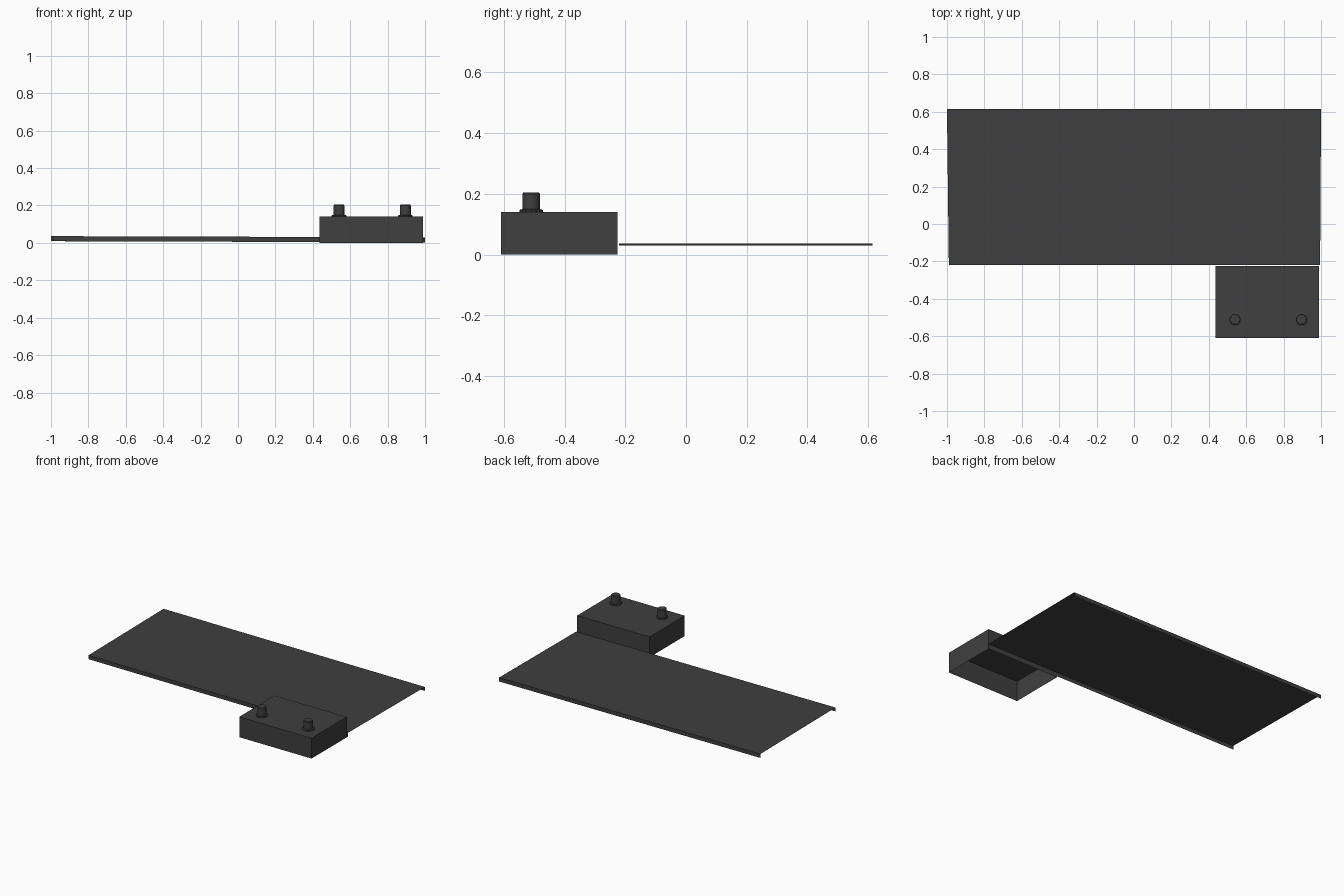
import bpy, bmesh, math

if "Cube" in bpy.data.objects:
    bpy.data.objects.remove(bpy.data.objects["Cube"])

charcoal = bpy.data.materials.new("charcoal plastic")
charcoal.diffuse_color = (0.05, 0.05, 0.05, 1)
charcoal.use_nodes = True
charcoal.node_tree.nodes["Principled BSDF"].inputs["Base Color"].default_value = charcoal.diffuse_color


def make_object(name, bm):
    me = bpy.data.meshes.new(name)
    bm.to_mesh(me)
    bm.free()
    me.materials.append(charcoal)
    ob = bpy.data.objects.new(name, me)
    bpy.context.collection.objects.link(ob)
    return ob


# Thin tray: a folded sheet with a lip along front and back, dipping slightly to the right
Y_FRONT, Y_BACK, LIP = -0.22, 0.615, 0.027
bm = bmesh.new()
ends = []
for x_front, x_back, z in ((-0.99, -1.0, 0.036), (0.995, 1.0, 0.030)):
    profile = [(x_front, Y_FRONT, z - LIP), (x_front, Y_FRONT, z),
               (x_back, Y_BACK, z), (x_back, Y_BACK, z - LIP)]
    ends.append([bm.verts.new(p) for p in profile])
left, right = ends
for i in range(3):
    bm.faces.new((left[i], right[i], right[i + 1], left[i + 1]))
make_object("tray_sheet", bm)

# Control box: four walls and a top, open underneath
X0, X1, Y0, Y1, TOP = 0.437, 0.99, -0.61, -0.225, 0.141
bm = bmesh.new()
bmesh.ops.create_cube(bm, size=1)
for v in bm.verts:
    v.co = (X0 if v.co.x < 0 else X1, Y0 if v.co.y < 0 else Y1, 0 if v.co.z < 0 else TOP)
bottom = [f for f in bm.faces if f.normal.z < -0.5 or f.calc_center_median().z < 0.001]
bmesh.ops.delete(bm, geom=bottom, context='FACES_ONLY')
make_object("control_box", bm)


# Knob: lathed stem with a small serrated skirt at the foot
def knob(name, x, y, sides=32):
    bm = bmesh.new()
    # (radius, height, serrated)
    rings = [(0.039, TOP, True), (0.039, TOP + 0.006, True),
             (0.029, TOP + 0.009, False), (0.029, 0.200, False), (0.026, 0.204, False)]
    loops = []
    for r, z, serrated in rings:
        loop = []
        for i in range(sides):
            a = 2 * math.pi * i / sides
            rr = r - 0.004 * (i % 2) if serrated else r
            loop.append(bm.verts.new((x + rr * math.cos(a), y + rr * math.sin(a), z)))
        loops.append(loop)
    for a, b in zip(loops, loops[1:]):
        for i in range(sides):
            j = (i + 1) % sides
            bm.faces.new((a[i], a[j], b[j], b[i]))
    bm.faces.new(loops[-1])
    ob = make_object(name, bm)
    bpy.ops.object.select_all(action='DESELECT')
    ob.select_set(True)
    bpy.context.view_layer.objects.active = ob
    bpy.ops.object.shade_smooth_by_angle(angle=math.radians(20))


knob("left_knob", 0.54, -0.51)
knob("right_knob", 0.895, -0.51)
